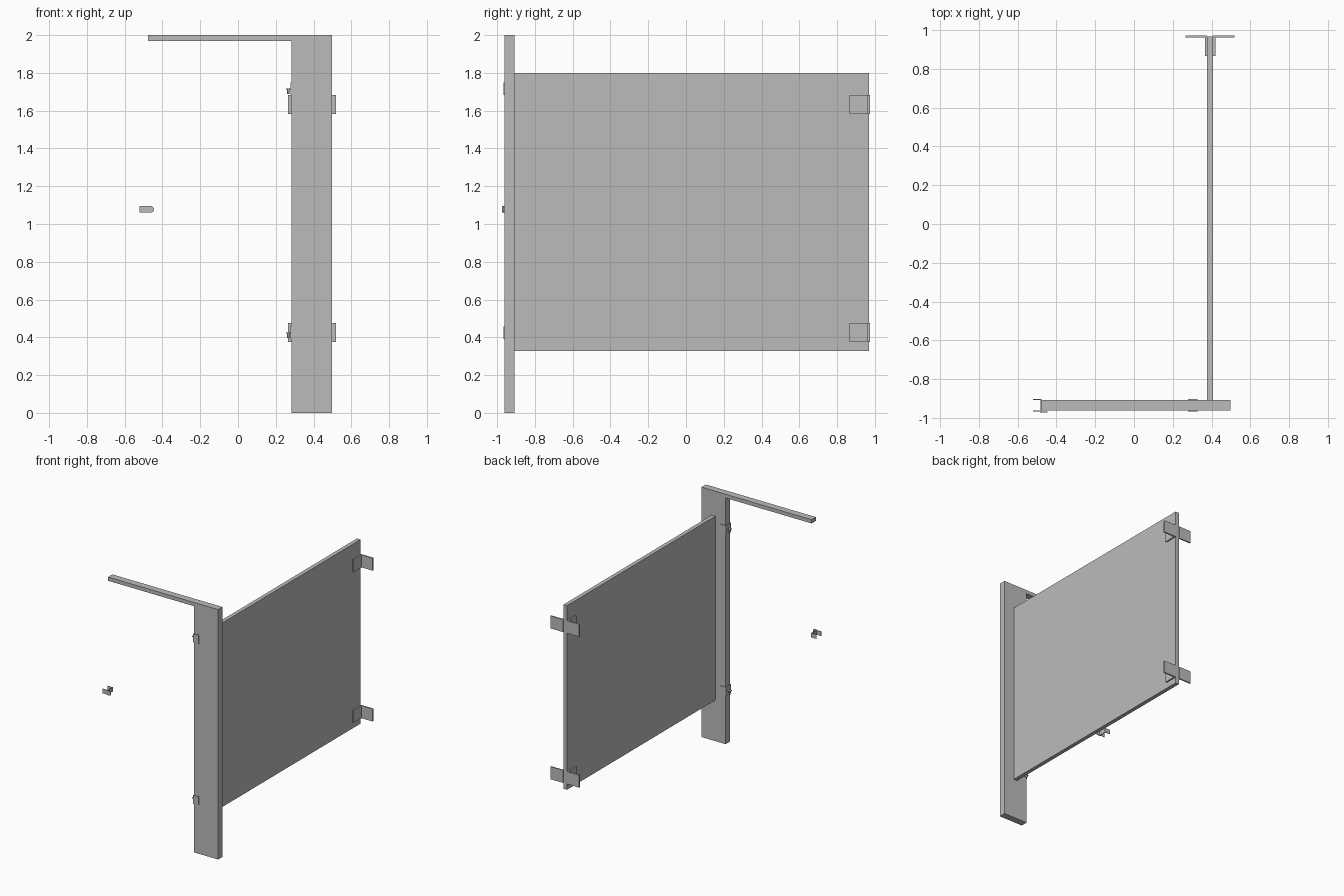
import bpy, bmesh, math

cube = bpy.data.objects.get("Cube")
if cube:
    bpy.data.objects.remove(cube, do_unlink=True)

grey = bpy.data.materials.new("partition_grey")
grey.use_nodes = True
COLOUR = (0.5, 0.5, 0.5, 1)
grey.diffuse_color = COLOUR
grey.node_tree.nodes["Principled BSDF"].inputs["Base Color"].default_value = COLOUR


def finish(name, bm):
    bmesh.ops.recalc_face_normals(bm, faces=bm.faces)
    mesh = bpy.data.meshes.new(name)
    bm.to_mesh(mesh)
    bm.free()
    mesh.materials.append(grey)
    obj = bpy.data.objects.new(name, mesh)
    bpy.context.collection.objects.link(obj)
    return obj


def box(name, x, y, z):
    """Box from a (low, high) pair on each axis."""
    bm = bmesh.new()
    bmesh.ops.create_cube(bm, size=1)
    for v in bm.verts:
        v.co = [(a + b) / 2 + c * (b - a) for (a, b), c in zip((x, y, z), v.co)]
    return finish(name, bm)


def prism(name, outline, z):
    """Plan outline of (x, y) points raised between two heights."""
    bm = bmesh.new()
    face = bm.faces.new([bm.verts.new((px, py, z[0])) for px, py in outline])
    top = bmesh.ops.extrude_face_region(bm, geom=[face])["geom"]
    verts = [g for g in top if isinstance(g, bmesh.types.BMVert)]
    bmesh.ops.translate(bm, verts=verts, vec=(0, 0, z[1] - z[0]))
    return finish(name, bm)


def u_clip(name, edge, tip, z, t=0.005):
    """Channel wrapped around a board edge, its arms ending at tip."""
    s = 1 if tip > edge else -1
    out = edge - s * t
    prism(name, [(tip, FRONT - t), (out, FRONT - t), (out, BACK + t), (tip, BACK + t),
                 (tip, BACK), (edge, BACK), (edge, FRONT), (tip, FRONT)], z)


FRONT, BACK, WALL = -0.962, -0.907, 0.968
PANEL_X = 0.392

# Upright, overhead rail and dividing panel
box("pilaster", (0.284, 0.497), (FRONT, BACK), (0, 2))
box("head_rail", (-0.477, 0.284), (FRONT, BACK), (1.97, 2))
box("side_panel", (PANEL_X - 0.016, PANEL_X + 0.016), (BACK, WALL), (0.327, 1.8))

# Angle brackets fixing the panel to the wall, on both faces
for level, low in (("lower", 0.375), ("upper", 1.582)):
    for side, s in (("left", 1), ("right", -1)):
        plan = [(0.016, 0.865), (0.027, 0.865), (0.027, 0.962),
                (0.127, 0.962), (0.127, 0.973), (0.016, 0.973)]
        prism(f"{level}_{side}_wall_bracket",
              [(PANEL_X + s * px, py) for px, py in plan], (low, low + 0.1))

# Hinge clips on the inner edge of the pilaster, each with a tab and pin
mid = (FRONT + BACK) / 2
for level, low in (("lower", 0.39), ("upper", 1.682)):
    u_clip(f"{level}_hinge_clip", 0.284, 0.328, (low, low + 0.068))
    box(f"{level}_hinge_tab", (0.254, 0.28), (mid - 0.013, mid + 0.013),
        (low + 0.029, low + 0.035))
    bm = bmesh.new()
    bmesh.ops.create_cone(bm, cap_ends=True, segments=12, radius1=0.006,
                          radius2=0.006, depth=0.025)
    bmesh.ops.translate(bm, verts=bm.verts, vec=(0.266, mid, low + 0.018))
    finish(f"{level}_hinge_pin", bm)

# Latch keeper: a channel opening outward, with a rounded stop on the front
u_clip("keeper_clip", -0.482, -0.522, (1.06, 1.095))
bm = bmesh.new()
r = 0.0175
points = [(-0.485, -r), *[(-0.445 - r + r * math.cos(a), r * math.sin(a))
          for a in [math.pi * (i / 10 - 0.5) for i in range(11)]], (-0.485, r)]
face = bm.faces.new([bm.verts.new((px, FRONT - 0.011, 1.0775 + pz)) for px, pz in points])
back = bmesh.ops.extrude_face_region(bm, geom=[face])["geom"]
bmesh.ops.translate(bm, vec=(0, 0.006, 0),
                    verts=[g for g in back if isinstance(g, bmesh.types.BMVert)])
finish("keeper_stop", bm)
